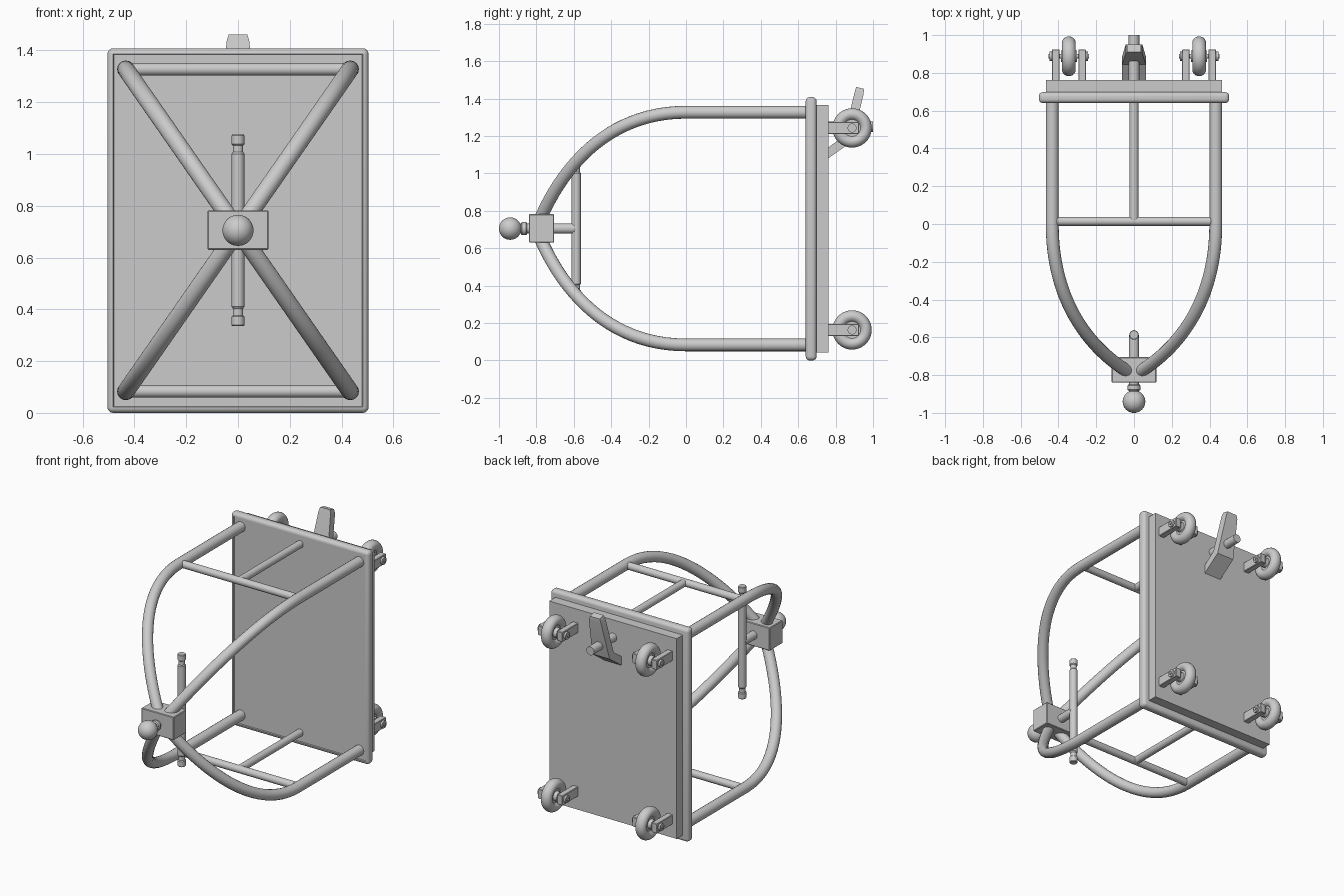
import bpy, bmesh, math
from mathutils import Vector

if "Cube" in bpy.data.objects:
    bpy.data.objects.remove(bpy.data.objects["Cube"])

CZ = 0.705            # height of the centre axis
AX, AZ = 0.433, 0.622  # offsets of the frame tubes from that axis


def finish(ob, angle=35):
    bpy.ops.object.select_all(action='DESELECT')
    ob.select_set(True)
    bpy.context.view_layer.objects.active = ob
    bpy.ops.object.shade_smooth_by_angle(angle=math.radians(angle))
    return ob


def from_bmesh(name, bm):
    bmesh.ops.recalc_face_normals(bm, faces=bm.faces[:])
    me = bpy.data.meshes.new(name)
    bm.to_mesh(me)
    bm.free()
    ob = bpy.data.objects.new(name, me)
    bpy.context.collection.objects.link(ob)
    return finish(ob)


def lathe(name, profile, loc, axis, steps=32):
    """Spin (radius, height) points about an axis."""
    bm = bmesh.new()
    vs = [bm.verts.new((r, 0, h)) for r, h in profile]
    es = [bm.edges.new(p) for p in zip(vs, vs[1:])]
    bmesh.ops.spin(bm, geom=vs + es, cent=(0, 0, 0), axis=(0, 0, 1),
                   angle=2 * math.pi, steps=steps, use_duplicate=False)
    bmesh.ops.remove_doubles(bm, verts=bm.verts[:], dist=1e-5)
    rot = Vector(axis).to_track_quat('Z', 'Y').to_matrix()
    bmesh.ops.rotate(bm, verts=bm.verts[:], cent=(0, 0, 0), matrix=rot)
    bmesh.ops.translate(bm, verts=bm.verts[:], vec=loc)
    return from_bmesh(name, bm)


def rod(name, a, b, r):
    a, b = Vector(a), Vector(b)
    d = b - a
    return lathe(name, [(0, 0), (r, 0), (r, d.length), (0, d.length)], a, d)


def box(name, lo, hi, bevel=0.0, segments=2, inset=None):
    bm = bmesh.new()
    bmesh.ops.create_cube(bm, size=1)
    for v in bm.verts:
        v.co = [(lo[i] + hi[i]) / 2 + v.co[i] * (hi[i] - lo[i]) for i in range(3)]
    if bevel:
        bmesh.ops.bevel(bm, geom=bm.edges[:], offset=bevel, segments=segments,
                        profile=0.5, affect='EDGES')
    if inset:
        bm.normal_update()
        front = min(bm.faces, key=lambda f: f.calc_center_median().y)
        bmesh.ops.inset_region(bm, faces=[front], thickness=0.004)
        bmesh.ops.translate(bm, verts=front.verts[:], vec=(0, inset, 0))
    return from_bmesh(name, bm)


# base: rounded flange with a shallow front recess, and a back plate
box("base_flange", (-0.504, 0.64, 0), (0.504, 0.698, 1.408), 0.022, 5, inset=0.006)
box("base_back_plate", (-0.465, 0.69, 0.043), (0.465, 0.762, 1.365))

# four bent frame tubes meeting at the hub
for sx in (-1, 1):
    for sz in (-1, 1):
        def pt(s, y):
            return Vector((sx * AX * s, y, CZ + sz * AZ * s))
        cu = bpy.data.curves.new("frame_tube", 'CURVE')
        cu.dimensions = '3D'
        cu.bevel_depth, cu.bevel_resolution = 0.034, 6
        cu.resolution_u, cu.use_fill_caps = 24, True
        sp = cu.splines.new('BEZIER')
        sp.bezier_points.add(2)
        knots = [(pt(1, 0.66), pt(1, 0.88), pt(1, 0.44)),
                 (pt(1, 0), pt(1, 0.2), pt(1, -0.43)),
                 (pt(0, -0.80), pt(0.5, -0.68), pt(-0.3, -0.87))]
        for p, (co, left, right) in zip(sp.bezier_points, knots):
            p.handle_left_type = p.handle_right_type = 'FREE'
            p.co, p.handle_left, p.handle_right = co, left, right
        ob = bpy.data.objects.new("frame_tube", cu)
        bpy.context.collection.objects.link(ob)
        bpy.ops.object.select_all(action='DESELECT')
        ob.select_set(True)
        bpy.context.view_layer.objects.active = ob
        bpy.ops.object.convert(target='MESH')
        finish(bpy.context.view_layer.objects.active)

# cross bars and centre braces, top and bottom
for sz in (-1, 1):
    z = CZ + sz * AZ
    rod("cross_bar", (-AX, 0.014, z), (AX, 0.014, z), 0.024)
    rod("centre_brace", (0, 0.014, z), (0, 0.65, z), 0.024)

# hub block, ball knob and collar
box("hub_block", (-0.118, -0.84, 0.63), (0.118, -0.705, 0.782), 0.004, 1)
ball = [(0.06 * math.sin(math.pi * i / 20), -0.06 * math.cos(math.pi * i / 20))
        for i in range(21)]
lathe("ball_knob", ball, (0, -0.94, CZ), (0, 1, 0), 40)
rod("knob_neck", (0, -0.91, CZ), (0, -0.83, CZ), 0.026)
lathe("knob_collar", [(0, 0), (0.03, 0), (0.035, 0.006), (0.035, 0.026),
                      (0.03, 0.032), (0, 0.032)], (0, -0.882, CZ), (0, 1, 0))

# vertical handle bar behind the hub
rod("handle_stem", (0, -0.72, CZ), (0, -0.587, CZ), 0.027)
half = [(0.025, 0.295), (0.02, 0.302), (0.02, 0.328), (0.025, 0.333),
        (0.025, 0.366), (0.022, 0.37), (0, 0.37)]
lathe("handle_bar", [(r, -h) for r, h in reversed(half)] + half,
      (0, -0.587, CZ), (0, 0, 1))

# casters: wheel, two brackets and axle
tyre = [(0.073 + 0.032 * math.cos(a), 0.036 * math.sin(a))
        for a in [math.radians(-150 + 15 * i) for i in range(21)]]
wheel = ([(0, -0.042), (0.03, -0.042), (0.032, -0.018)] + tyre
         + [(0.032, 0.018), (0.03, 0.042), (0, 0.042)])
WY = 0.888
for sx in (-1, 1):
    for z in (0.163, 1.243):
        x = sx * 0.345
        lathe("caster_wheel", wheel, (x, WY, z), (1, 0, 0), 40)
        for side in (-1, 1):
            a, b = sorted((x + side * 0.05, x + side * 0.09))
            box("caster_bracket", (a, 0.755, z - 0.032), (b, 0.925, z + 0.032), 0.003, 1)
            rod("axle_cap", (x + side * 0.085, WY, z), (x + side * 0.102, WY, z), 0.024)
        rod("caster_axle", (x - 0.108, WY, z), (x + 0.108, WY, z), 0.011)

# brake pedal: bent tapered plate, on a pivot rod
rod("pedal_pivot", (0, 0.755, 1.25), (0, 1.0, 1.25), 0.028)
outline = [(0.91, 1.462, 0.036), (0.951, 1.452, 0.036), (0.95, 1.425, 0.044),
           (0.887, 1.17, 0.063), (0.76, 1.08, 0.063), (0.76, 1.138, 0.063),
           (0.845, 1.2, 0.063), (0.902, 1.435, 0.044)]
bm = bmesh.new()
sides = [[bm.verts.new((s * w, y, z)) for y, z, w in outline] for s in (-1, 1)]
n = len(outline)
# side walls as strips between matching outline points
for i, j, k, l in ((0, 1, 2, 7), (7, 2, 3, 6), (6, 3, 4, 5)):
    for vs in sides:
        bm.faces.new([vs[i], vs[j], vs[k], vs[l]])
for i in range(n):
    j = (i + 1) % n
    bm.faces.new([sides[0][i], sides[0][j], sides[1][j], sides[1][i]])
from_bmesh("brake_pedal", bm)
